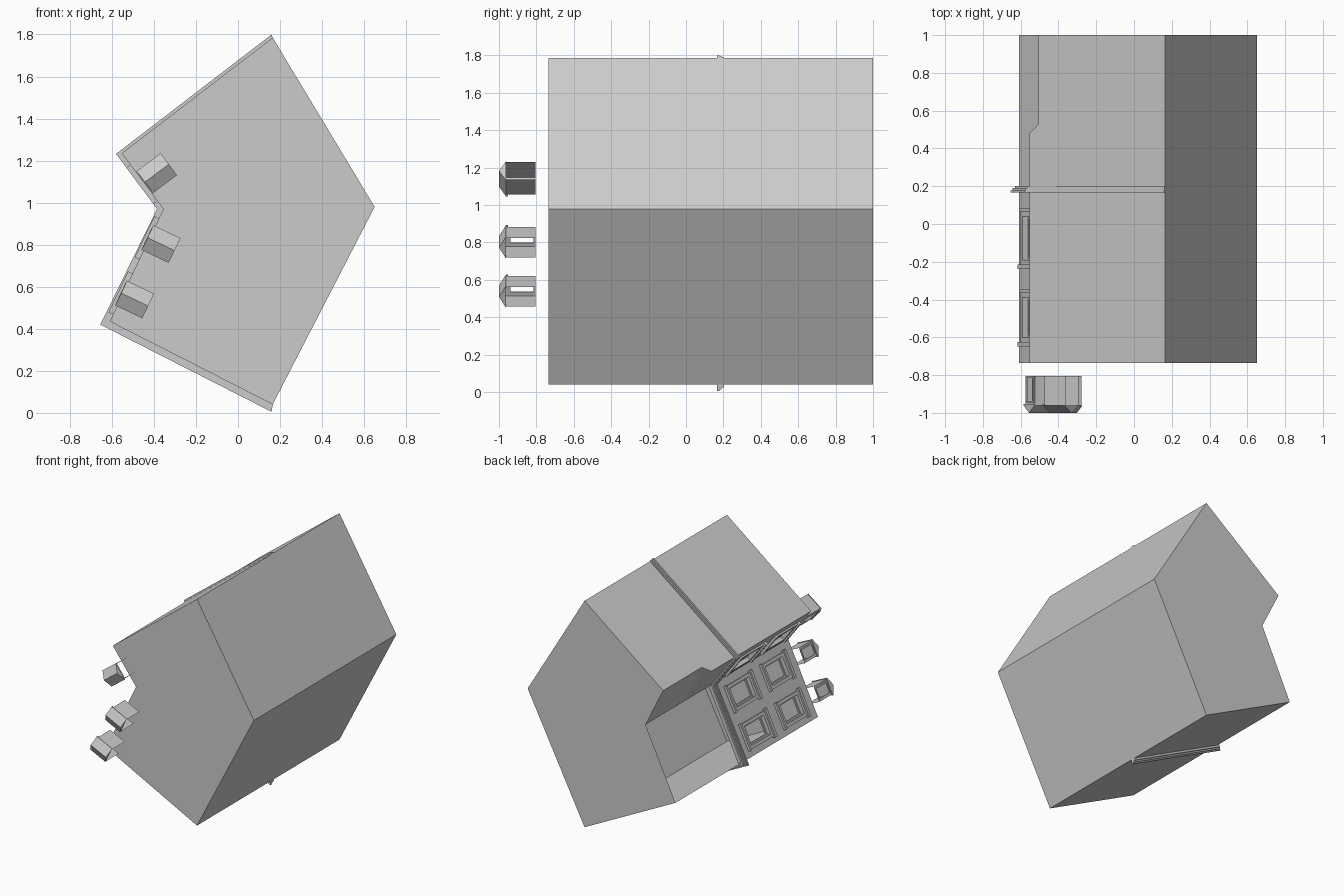
import bpy, bmesh
from mathutils import Vector

if "Cube" in bpy.data.objects:
    bpy.data.objects.remove(bpy.data.objects["Cube"])

# Plan corners in (x, z); the building lies on its back, its roof towards -y
A, B, C = Vector((.165, .04)), Vector((.65, .98)), Vector((.165, 1.785))
D, E, F = Vector((-.553, 1.235)), Vector((-.355, .97)), Vector((-.61, .435))
D2 = Vector((-.505, 1.272))
TOP, BASE, BAND = -.735, 1.0, .185


def p3(p, y):
    return Vector((p[0], y, p[1]))


def finish(name, bm, recalc=True):
    if recalc:
        bmesh.ops.recalc_face_normals(bm, faces=bm.faces[:])
    me = bpy.data.meshes.new(name)
    bm.to_mesh(me)
    bm.free()
    ob = bpy.data.objects.new(name, me)
    bpy.context.collection.objects.link(ob)
    return ob


def poly(bm, pts):
    return bm.faces.new([bm.verts.new(p) for p in pts])


def prism(bm, plan, y0, y1):
    lo = [bm.verts.new(p3(p, y0)) for p in plan]
    hi = [bm.verts.new(p3(p, y1)) for p in plan]
    bm.faces.new(lo)
    bm.faces.new(hi[::-1])
    for i in range(len(plan)):
        j = (i + 1) % len(plan)
        bm.faces.new((lo[j], lo[i], hi[i], hi[j]))


class Facade:
    """Local frame: s along the wall, n outwards."""
    def __init__(self, p, q):
        self.p, self.length = p, (q - p).length
        self.d = (q - p).normalized()
        self.n = Vector((-self.d.y, self.d.x))

    def at(self, s, n):
        return self.p + self.d * s + self.n * n

    def box(self, bm, s0, s1, y0, y1, n0, n1):
        plan = [self.at(s0, n0), self.at(s1, n0), self.at(s1, n1), self.at(s0, n1)]
        prism(bm, plan, y0, y1)

    def ring(self, bm, s0, s1, y0, y1, w, n0, n1):
        self.box(bm, s0, s0 + w, y0, y1, n0, n1)
        self.box(bm, s1 - w, s1, y0, y1, n0, n1)
        self.box(bm, s0 + w, s1 - w, y0, y0 + w, n0, n1)
        self.box(bm, s0 + w, s1 - w, y1 - w, y1, n0, n1)


# Hollow shell: side walls, roof and base
bm = bmesh.new()
for p, q in ((F, A), (A, B), (B, C)):
    poly(bm, [p3(p, TOP), p3(q, TOP), p3(q, BASE), p3(p, BASE)])
poly(bm, [p3(C, TOP), p3(D, TOP), p3(D, .48), p3(D2, .53), p3(D2, BASE), p3(C, BASE)])
poly(bm, [p3(p, TOP) for p in (A, B, C, D, E, F)])
poly(bm, [p3(p, BASE) for p in (A, B, E, F)])
poly(bm, [p3(p, BASE) for p in (B, C, D2, E)])
poly(bm, [p3(D2, .53), p3(E, .53), p3(E, BASE), p3(D2, BASE)])
bmesh.ops.remove_doubles(bm, verts=bm.verts[:], dist=.0005)
finish("building_shell", bm)

# Ground floor fascia on the short facade
bm = bmesh.new()
poly(bm, [p3(E, BAND), p3(D, BAND), p3(D, .48), p3(E, .48)])
poly(bm, [p3(E, .48), p3(D, .48), p3(D2, .53), p3(E, .53)])
finish("shop_fascia", bm)

# Window facades with surrounds, heads and sills
long_wall, short_wall = Facade(F, E), Facade(E, D)
ROWS = ((-.60, -.39), (-.19, .04))
for label, wall, centres in (("long", long_wall, (.145, .435)), ("short", short_wall, (.155,))):
    half = .072
    ss = [0] + [c + o for c in centres for o in (-half, half)] + [wall.length]
    ys = [TOP, *ROWS[0], *ROWS[1], BAND]
    bm = bmesh.new()
    grid = [[bm.verts.new(p3(wall.at(s, 0), y)) for y in ys] for s in ss]
    for i in range(len(ss) - 1):
        for j in range(len(ys) - 1):
            if not (i % 2 and j % 2):
                bm.faces.new((grid[i][j], grid[i + 1][j], grid[i + 1][j + 1], grid[i][j + 1]))
    bm.normal_update()
    bm.faces.ensure_lookup_table()
    if bm.faces[0].normal.dot(p3(wall.n, 0)) < 0:
        bmesh.ops.reverse_faces(bm, faces=bm.faces[:])
    ob = finish(label + "_facade", bm, False)
    m = ob.modifiers.new("thickness", 'SOLIDIFY')
    m.thickness, m.offset = .04, -1

    bm = bmesh.new()
    for c in centres:
        for y0, y1 in ROWS:
            wall.ring(bm, c - half - .024, c + half + .024, y0 - .024, y1 + .024, .024, -.002, .012)
            wall.ring(bm, c - half, c + half, y0, y1, .012, -.03, -.018)
            wall.box(bm, c - .108, c + .108, y0 - .048, y0 - .024, -.002, .024)
            wall.box(bm, c - .102, c + .102, y1 + .024, y1 + .042, -.002, .02)
    finish(label + "_window_trim", bm)

# Stepped cornice wrapping the facades and both side walls
inner = [A, F, E, D, C]
outer = [Vector(p) for p in ((.16, .005), (-.655, .42), (-.385, .97), (-.58, 1.232), (.16, 1.80))]
bm = bmesh.new()
for k, y0, y1 in ((1, .166, .178), (.75, .178, .19), (.45, .19, .202)):
    out = [a.lerp(b, k) for a, b in zip(inner, outer)]
    for i in range(4):
        prism(bm, [inner[i], inner[i + 1], out[i + 1], out[i]], y0, y1)
finish("cornice", bm)


# Gabled dormers, hollow with open backs and undersides
def dormer(name, wall, s, n0):
    h, n1, eave, ridge, foot = .058, n0 - .136, -.962, -1.0, -.805
    P = lambda a, n, y: p3(wall.at(s + a, n), y)
    bm = bmesh.new()
    for a in (-h, h):
        poly(bm, [P(a, n0, foot), P(a, n1, foot), P(a, n1, eave), P(a, n0, eave)])
    # front wall around the window
    w, t = .036, -.938
    for a, b in ((-h, -w), (w, h)):
        poly(bm, [P(a, n0, foot), P(b, n0, foot), P(b, n0, eave), P(a, n0, eave)])
    poly(bm, [P(-w, n0, t), P(w, n0, t), P(w, n0, eave), P(-w, n0, eave)])
    finish(name + "_walls", bm)
    # overhanging gable roof
    bm = bmesh.new()
    e, nf = h + .007, n0 + .006
    f, b = [[P(-e, n, eave), P(e, n, eave), P(0, n, ridge)] for n in (nf, n1)]
    poly(bm, f)
    poly(bm, b)
    for i in range(3):
        j = (i + 1) % 3
        poly(bm, [f[i], f[j], b[j], b[i]])
    bmesh.ops.remove_doubles(bm, verts=bm.verts[:], dist=.0005)
    finish(name + "_roof", bm)
    bm = bmesh.new()
    wall.ring(bm, s - w - .01, s + w + .01, t - .01, foot, .01, n0 - .002, n0 + .006)
    wall.box(bm, s - e, s + e, eave, eave + .01, n0, n0 + .008)
    finish(name + "_window_frame", bm)


dormer("dormer_lower", long_wall, .145, .003)
dormer("dormer_middle", long_wall, .437, .003)
dormer("dormer_upper", short_wall, .155, -.012)
